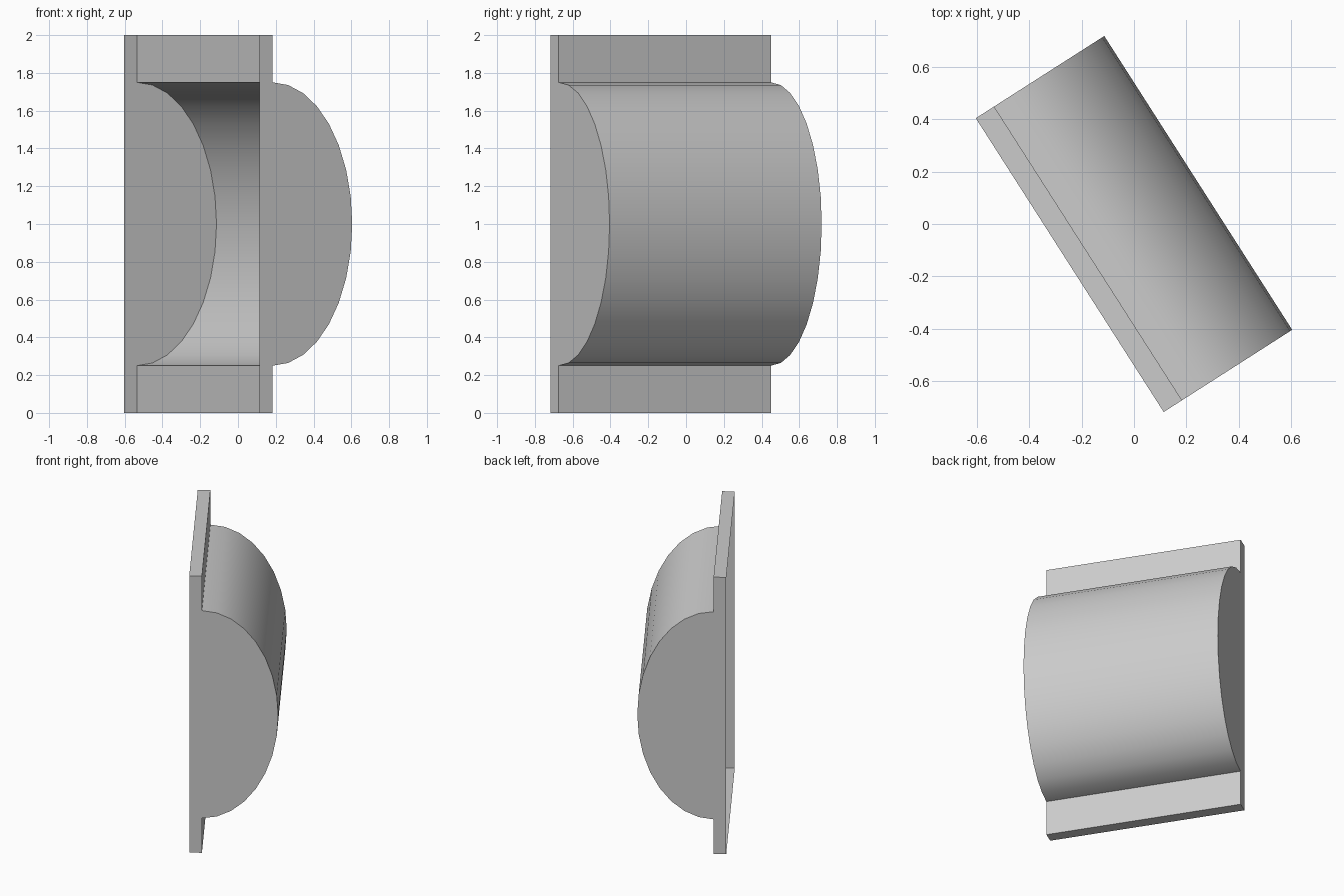
import bpy, bmesh, math

cube = bpy.data.objects.get("Cube")
if cube:
    bpy.data.objects.remove(cube, do_unlink=True)

LENGTH, PLATE, DEPTH, RADIUS, HEIGHT = 1.333, 0.083, 0.5, 0.75, 2.0
SEGMENTS = 16
BACK = -(PLATE + DEPTH) / 2      # open side of the shell
FLANGE = BACK + PLATE            # flange front plane

grey = bpy.data.materials.new("plain grey")
grey.use_nodes = True
colour = (0.6, 0.6, 0.6, 1)
grey.diffuse_color = colour
grey.node_tree.nodes["Principled BSDF"].inputs["Base Color"].default_value = colour

# Side profile (depth, height): flange with a half-ellipse bulge
profile = [(BACK, 0), (FLANGE, 0)]
for i in range(SEGMENTS + 1):
    a = math.pi * i / SEGMENTS
    profile.append((FLANGE + DEPTH * math.sin(a), 1 - RADIUS * math.cos(a)))
profile += [(FLANGE, HEIGHT), (BACK, HEIGHT)]

# Extrude the profile along its length, leaving the back open
bm = bmesh.new()
near = [bm.verts.new((x, -LENGTH / 2, z)) for x, z in profile]
far = [bm.verts.new((x, LENGTH / 2, z)) for x, z in profile]
for i in range(len(profile) - 1):
    bm.faces.new((near[i], far[i], far[i + 1], near[i + 1]))
ends = [bm.faces.new(near), bm.faces.new(far[::-1])]
bm.normal_update()
# Outward normals: the near end must face -y
if ends[0].normal.y > 0:
    bmesh.ops.reverse_faces(bm, faces=ends)
for f in bm.faces:
    if f not in ends and f.normal.dot(f.calc_center_median() - near[0].co.lerp(far[-1].co, 0.5)) < 0:
        f.normal_flip()
bmesh.ops.triangulate(bm, faces=ends)

mesh = bpy.data.meshes.new("flanged_half_round_cover")
bm.to_mesh(mesh)
bm.free()
mesh.materials.append(grey)
cover = bpy.data.objects.new("flanged_half_round_cover", mesh)
bpy.context.collection.objects.link(cover)
cover.rotation_euler.z = math.radians(32.6)

# Smooth bulge with sharp corners
bpy.ops.object.select_all(action='DESELECT')
cover.select_set(True)
bpy.context.view_layer.objects.active = cover
bpy.ops.object.shade_smooth_by_angle(angle=math.radians(30))
